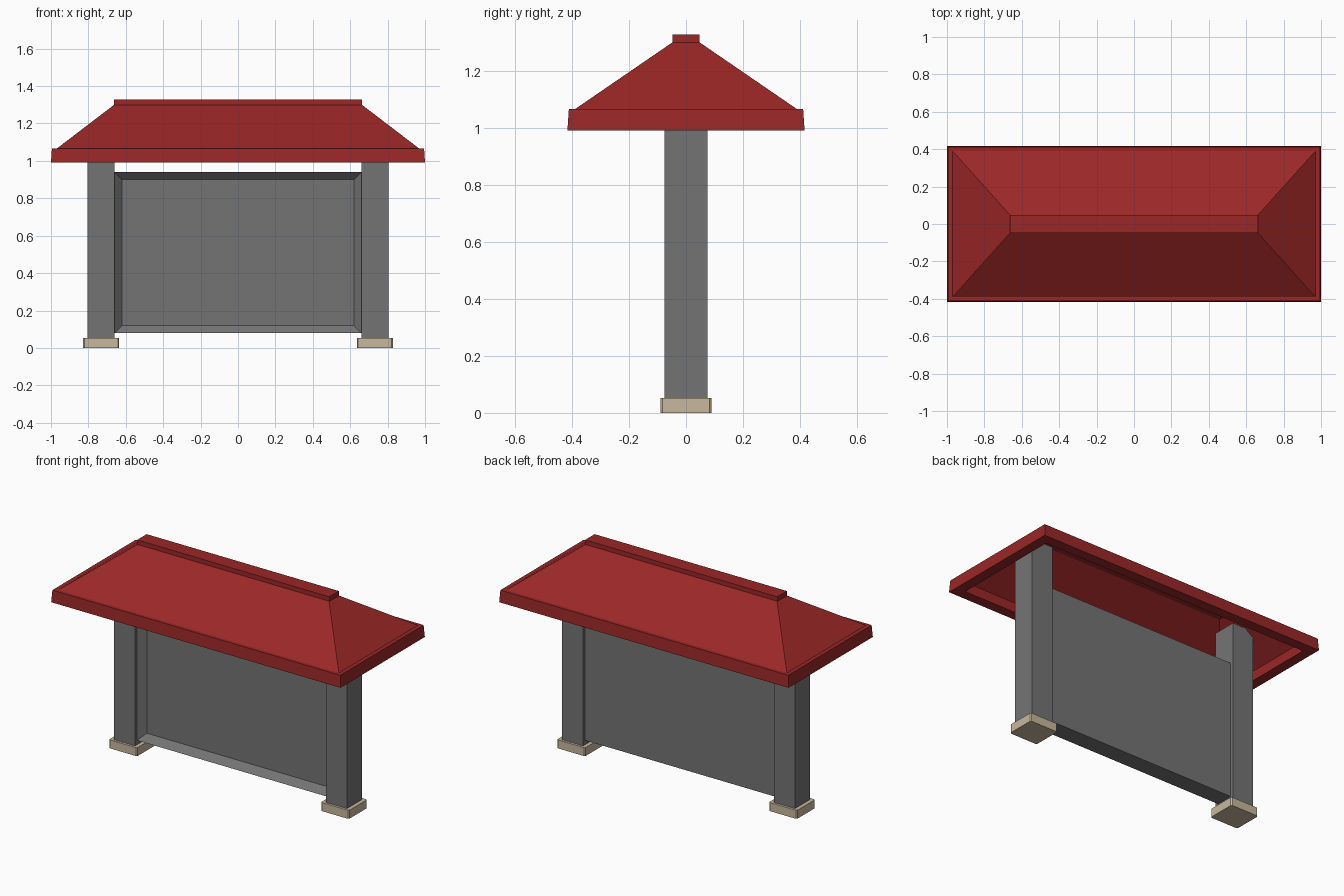
import bpy, bmesh

if "Cube" in bpy.data.objects:
    bpy.data.objects.remove(bpy.data.objects["Cube"])


def material(name, rgb):
    m = bpy.data.materials.new(name)
    m.diffuse_color = (*rgb, 1)
    m.use_nodes = True
    m.node_tree.nodes["Principled BSDF"].inputs["Base Color"].default_value = m.diffuse_color
    return m


RED = material("roof red", (0.33, 0.02, 0.02))
GREY = material("frame grey", (0.175, 0.175, 0.175))
TAN = material("footing tan", (0.58, 0.48, 0.34))


def finish(name, bm, mat):
    bmesh.ops.recalc_face_normals(bm, faces=bm.faces)
    me = bpy.data.meshes.new(name)
    bm.to_mesh(me)
    bm.free()
    me.materials.append(mat)
    ob = bpy.data.objects.new(name, me)
    bpy.context.collection.objects.link(ob)
    return ob


def box(name, lo, hi, mat):
    bm = bmesh.new()
    bmesh.ops.create_cube(bm, size=1)
    for v in bm.verts:
        v.co = [h if c > 0 else l for c, l, h in zip(v.co, lo, hi)]
    return finish(name, bm, mat)


# Hollow hipped roof: rectangular rings from inner ridge, around the fascia, to outer ridge
rings = [(0.655, 0.04, 1.26), (0.936, 0.352, 1.05), (0.936, 0.352, 0.99),
         (1.0, 0.416, 0.99), (0.995, 0.411, 1.065), (0.97, 0.39, 1.065),
         (0.662, 0.047, 1.30)]
bm = bmesh.new()
loops = [[bm.verts.new((sx * x, sy * y, z))
          for sx, sy in ((-1, -1), (1, -1), (1, 1), (-1, 1))] for x, y, z in rings]
for a, b in zip(loops, loops[1:]):
    for i in range(4):
        j = (i + 1) % 4
        bm.faces.new((a[i], a[j], b[j], b[i]))
bm.faces.new(loops[0])
bm.faces.new(loops[-1])
finish("roof", bm, RED)

# Ridge cap
box("ridge_cap", (-0.664, -0.047, 1.295), (0.664, 0.047, 1.328), RED)

# Posts and their footings with trimmed corners
for side, s in (("left", -1), ("right", 1)):
    cx = 0.732 * s
    box(side + "_post", (cx - 0.073, -0.075, 0.05), (cx + 0.073, 0.075, 1.19), GREY)
    bm = bmesh.new()
    bmesh.ops.create_cube(bm, size=1)
    for v in bm.verts:
        v.co = (cx + v.co.x * 0.194, v.co.y * 0.18, 0.0265 + v.co.z * 0.053)
    uprights = [e for e in bm.edges if abs(e.verts[0].co.z - e.verts[1].co.z) > 0.01]
    bmesh.ops.bevel(bm, geom=uprights, offset=0.007, segments=1, affect='EDGES')
    finish(side + "_footing", bm, TAN)

# Display panel with a recessed front
bm = bmesh.new()
bmesh.ops.create_cube(bm, size=1)
for v in bm.verts:
    v.co = (v.co.x * 1.32, v.co.y * 0.11, 0.51 + v.co.z * 0.86)
bm.normal_update()
front = [f for f in bm.faces if f.normal.y < -0.9]
bmesh.ops.inset_region(bm, faces=front, thickness=0.04, use_even_offset=True)
for v in front[0].verts:
    v.co.y += 0.04
finish("display_panel", bm, GREY)
